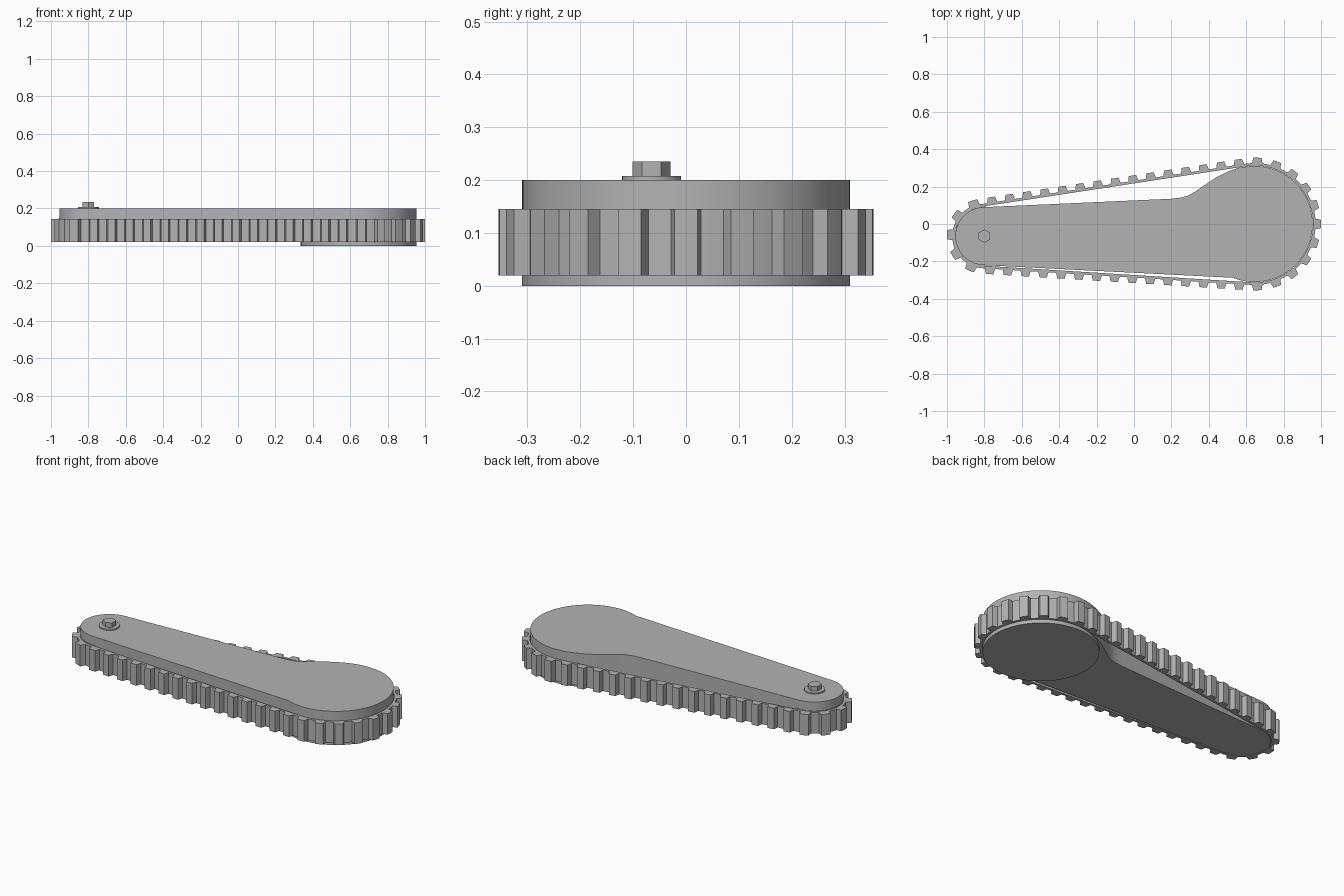
import bpy, bmesh
from math import sin, cos, pi, atan2, asin, hypot, radians
from mathutils import Vector

cube = bpy.data.objects.get("Cube")
if cube:
    bpy.data.objects.remove(cube)

grey = bpy.data.materials.new("plain grey")
grey.use_nodes = True
grey.diffuse_color = (0.45, 0.45, 0.45, 1)
grey.node_tree.nodes["Principled BSDF"].inputs["Base Color"].default_value = (0.45, 0.45, 0.45, 1)

BIG, SMALL = Vector((0.645, 0)), Vector((-0.8, -0.065))
BIG_R, SMALL_R = 0.31, 0.155


def finish(name, bm, angle=30):
    bmesh.ops.recalc_face_normals(bm, faces=bm.faces)
    mesh = bpy.data.meshes.new(name)
    bm.to_mesh(mesh)
    bm.free()
    mesh.materials.append(grey)
    obj = bpy.data.objects.new(name, mesh)
    bpy.context.collection.objects.link(obj)
    bpy.ops.object.select_all(action='DESELECT')
    obj.select_set(True)
    bpy.context.view_layer.objects.active = obj
    bpy.ops.object.shade_smooth_by_angle(angle=radians(angle))
    return obj


def arc(centre, r, start, end, n):
    """Points on an arc, angles in degrees."""
    angles = [radians(start + (end - start) * i / n) for i in range(n + 1)]
    return [centre + Vector((cos(a), sin(a))) * r for a in angles]


def prism(name, outline, z0, z1, angle=30):
    """Extrude a flat outline between two heights."""
    bm = bmesh.new()
    face = bm.faces.new([bm.verts.new((p[0], p[1], z0)) for p in outline])
    top = bmesh.ops.extrude_face_region(bm, geom=[face])["geom"]
    verts = [v for v in top if isinstance(v, bmesh.types.BMVert)]
    bmesh.ops.translate(bm, verts=verts, vec=(0, 0, z1 - z0))
    return finish(name, bm, angle)


def disc(name, centre, r, z0, z1, sides=64, angle=30):
    return prism(name, arc(centre, r, 90, 450, sides)[:-1], z0, z1, angle)


# Cover body: large round end, curved shoulder, slim arm and small round end
shoulder = [(0.565, 0.302), (0.5, 0.28), (0.44, 0.25), (0.38, 0.21),
            (0.33, 0.175), (0.29, 0.152), (0.25, 0.141), (0.2, 0.135)]
body = (arc(BIG, BIG_R, -112, 97, 56) + [Vector(p) for p in shoulder]
        + arc(SMALL, SMALL_R, 93, 267, 40))
prism("cover_body", body, 0.02, 0.2)

# Round pulleys under both ends
disc("large_pulley", BIG, BIG_R, 0, 0.03, 72)
disc("small_pulley", SMALL, SMALL_R + 0.003, 0.025, 0.148, 48)

# Bolt with washer on the small end
disc("bolt_washer", SMALL, 0.056, 0.195, 0.208, 40)
disc("bolt_head", SMALL, 0.036, 0.205, 0.235, 6)

# Belt path: two arcs joined by two tangent lines, walked counter-clockwise
R1, R2 = BIG_R + 0.002, SMALL_R + 0.003
axis = BIG - SMALL
slope = atan2(axis.y, axis.x)
lean = asin((R1 - R2) / axis.length)
upper = pi / 2 + slope + lean
lower = 3 * pi / 2 + slope - lean
run = axis.length * cos(lean)
pieces = [upper * R1, run, (lower - upper) * R2, run, (2 * pi - lower) * R1]
LENGTH = sum(pieces)


def belt_point(s):
    """Inner belt position and outward direction at distance s."""
    s %= LENGTH
    k = 0
    while k < 4 and s > pieces[k]:
        s -= pieces[k]
        k += 1
    a = (s / R1, upper, upper + s / R2, lower, lower + s / R1)[k]
    n = Vector((cos(a), sin(a)))
    centre, r = (SMALL, R2) if k in (2, 3) else (BIG, R1)
    p = centre + n * r
    if k in (1, 3):
        p += Vector((-n.y, n.x)) * s
    return p, n


# Toothed belt: one ring of sections, each a rectangle from inner to outer side
TEETH = 46
BAND, TIP = 0.014, 0.043
tooth = [(0, BAND), (0.215, BAND), (0.295, TIP), (0.5, TIP), (0.705, TIP), (0.785, BAND)]
bm = bmesh.new()
sections = []
for i in range(TEETH):
    for u, height in tooth:
        p, n = belt_point((i + u - 0.5) * LENGTH / TEETH)
        q = p + n * height
        sections.append([bm.verts.new((v.x, v.y, z)) for v, z in
                         ((p, 0.02), (q, 0.02), (q, 0.145), (p, 0.145))])
for a, b in zip(sections, sections[1:] + sections[:1]):
    for j in range(4):
        k = (j + 1) % 4
        bm.faces.new((a[j], a[k], b[k], b[j]))
finish("toothed_belt", bm, 20)
